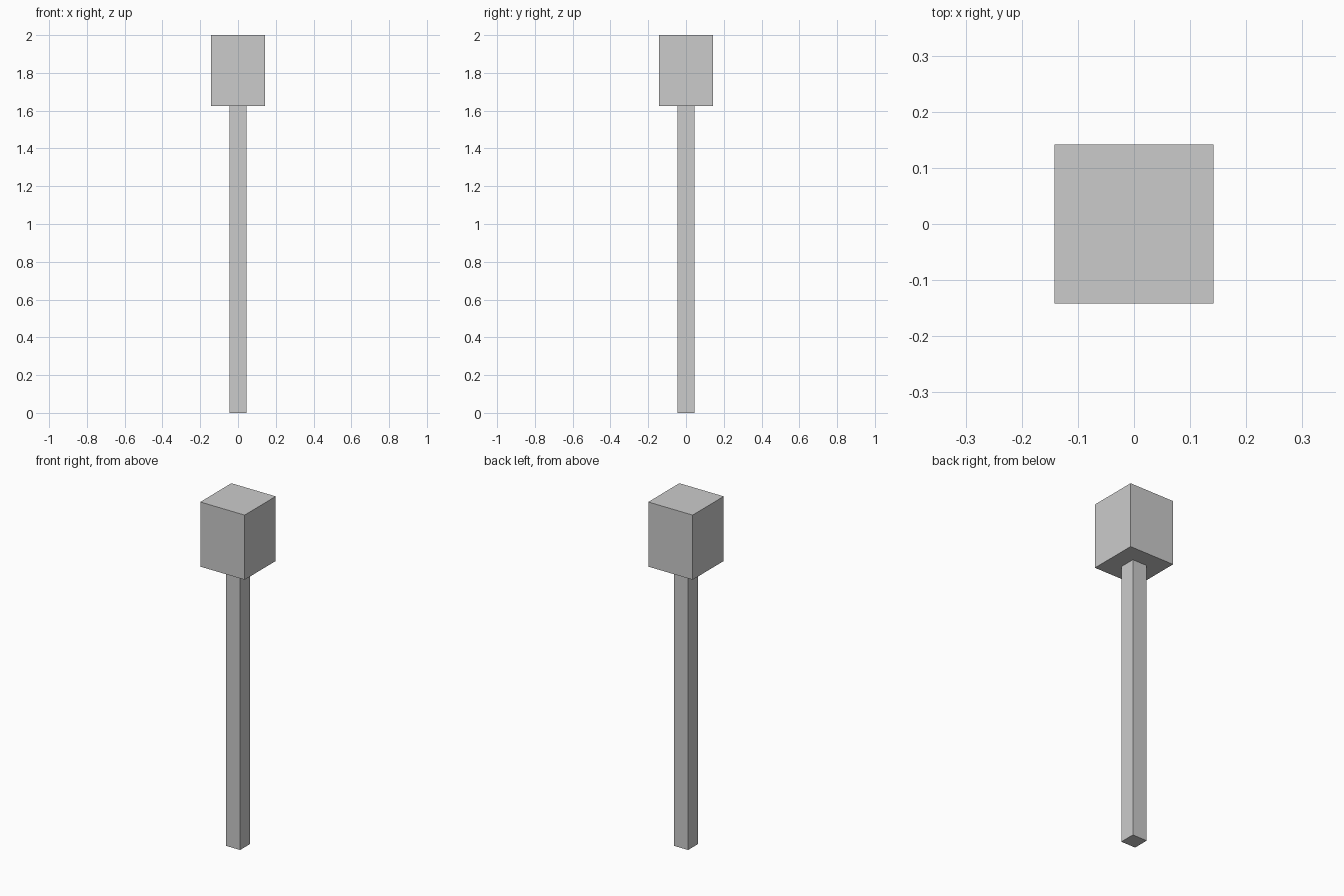
import bpy
import bmesh
from mathutils import Matrix

if "Cube" in bpy.data.objects:
    bpy.data.objects.remove(bpy.data.objects["Cube"])


def box(name, width, z0, z1):
    """Square upright block, centred on x and y, from z0 to z1."""
    bm = bmesh.new()
    bmesh.ops.create_cube(bm, size=1.0, matrix=Matrix.Diagonal((width, width, z1 - z0, 1)))
    bmesh.ops.translate(bm, verts=bm.verts, vec=(0, 0, (z0 + z1) / 2))
    mesh = bpy.data.meshes.new(name)
    bm.to_mesh(mesh)
    bm.free()
    obj = bpy.data.objects.new(name, mesh)
    bpy.context.collection.objects.link(obj)
    return obj


HEAD_BOTTOM = 1.626

# Slim square post
box("post", 0.092, 0.0, HEAD_BOTTOM)

# Block head on top of the post
box("head", 0.284, HEAD_BOTTOM, 2.0)
